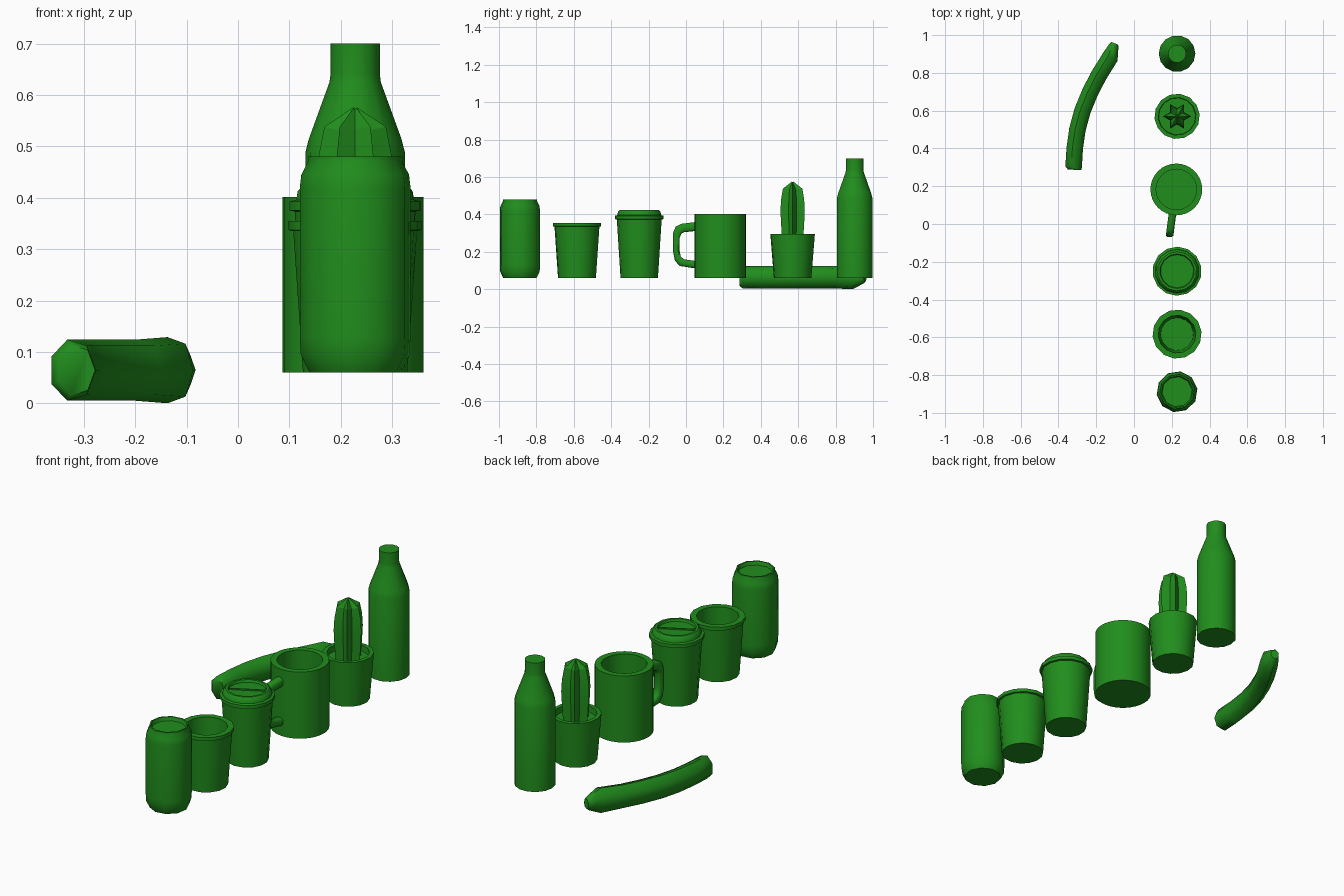
import bpy, bmesh, math
from mathutils import Vector

if "Cube" in bpy.data.objects:
    bpy.data.objects.remove(bpy.data.objects["Cube"])

green = bpy.data.materials.new("green")
green.diffuse_color = (0.015, 0.27, 0.012, 1)
green.use_nodes = True
green.node_tree.nodes["Principled BSDF"].inputs["Base Color"].default_value = green.diffuse_color


def finish(name, bm, loc=(0, 0, 0), smooth=30):
    bmesh.ops.recalc_face_normals(bm, faces=bm.faces)
    mesh = bpy.data.meshes.new(name)
    bm.to_mesh(mesh)
    bm.free()
    ob = bpy.data.objects.new(name, mesh)
    ob.location = loc
    mesh.materials.append(green)
    bpy.context.collection.objects.link(ob)
    bpy.ops.object.select_all(action='DESELECT')
    ob.select_set(True)
    bpy.context.view_layer.objects.active = ob
    if smooth:
        bpy.ops.object.shade_smooth_by_angle(angle=math.radians(smooth))
    return ob


def skin(rings):
    """Join equal-length rings of points into a capped tube."""
    bm = bmesh.new()
    loops = [[bm.verts.new(p) for p in ring] for ring in rings]
    n = len(loops[0])
    for a, b in zip(loops, loops[1:]):
        for i in range(n):
            j = (i + 1) % n
            bm.faces.new((a[i], a[j], b[j], b[i]))
    bm.faces.new(loops[0])
    bm.faces.new(loops[-1])
    return bm


def lathe(name, profile, sides, loc, turn=0.0, smooth=40):
    rings = [[(r * math.cos(turn + math.tau * i / sides),
               r * math.sin(turn + math.tau * i / sides), z)
              for i in range(sides)] for r, z in profile]
    return finish(name, skin(rings), loc, smooth)


X = 0.228

# Drinks can with a recessed top
lathe("can", [(0.09, 0.06), (0.094, 0.068), (0.107, 0.095), (0.109, 0.13),
              (0.109, 0.42), (0.106, 0.445), (0.093, 0.47), (0.093, 0.48),
              (0.086, 0.48), (0.08, 0.462)], 10, (X, -0.888, 0), 0.15)

# Open paper cup with a thick rim
lathe("paper_cup", [(0.102, 0.06), (0.121, 0.335), (0.13, 0.337), (0.13, 0.355),
                    (0.1, 0.355), (0.087, 0.08)], 14, (X, -0.583, 0), 0.1)

# Takeaway cup and its lid
CY = -0.25
lathe("takeaway_cup", [(0.1, 0.06), (0.12, 0.375)], 14, (X, CY, 0), 0.2)
lathe("cup_lid", [(0.118, 0.373), (0.13, 0.375), (0.13, 0.393), (0.117, 0.396),
                  (0.114, 0.413), (0.104, 0.424), (0.092, 0.424), (0.088, 0.412)],
      14, (X, CY, 0), 0.2)

# Raised fold across the lid
bm = bmesh.new()
bmesh.ops.create_cube(bm, size=1)
bmesh.ops.scale(bm, vec=(0.17, 0.008, 0.008), verts=bm.verts)
fold = finish("lid_fold", bm, (X, CY, 0.414))
fold.rotation_euler.z = math.radians(28)

# Mug
lathe("mug", [(0.137, 0.06), (0.137, 0.402), (0.107, 0.402), (0.107, 0.09)],
      32, (0.224, 0.183, 0))

# Mug handle: outer and inner outlines swept to a flat strap
outer = [(0.055, 0.36), (-0.025, 0.35), (-0.055, 0.335), (-0.07, 0.30),
         (-0.07, 0.205), (-0.06, 0.155), (-0.035, 0.125), (0.06, 0.11)]
inner = [(0.055, 0.312), (-0.01, 0.305), (-0.025, 0.297), (-0.034, 0.275),
         (-0.034, 0.205), (-0.028, 0.175), (-0.01, 0.16), (0.06, 0.15)]
rings = []
for (yo, zo), (yi, zi) in zip(outer, inner):
    ring = []
    for t, w in ((0, .011), (.22, .02), (.78, .02), (1, .011),
                 (1, -.011), (.78, -.02), (.22, -.02), (0, -.011)):
        y, z = yo + (yi - yo) * t, zo + (zi - zo) * t
        ring.append((0.203 + w + (y - 0.05) * 0.13, y, z))
    rings.append(ring)
finish("mug_handle", skin(rings), smooth=50)

# Plant pot with soil
PY = 0.57
lathe("plant_pot", [(0.101, 0.06), (0.12, 0.295), (0.1, 0.295), (0.098, 0.265)],
      14, (X, PY, 0), 0.1)

# Ribbed cactus: six ridges with valleys between
rings = []
for s, z in ((0.86, 0.26), (0.95, 0.35), (1, 0.42), (0.95, 0.48),
             (0.8, 0.538), (0.05, 0.576)):
    rings.append([((0.075 if i % 2 == 0 else 0.043) * s * math.cos(math.pi * i / 6),
                   (0.075 if i % 2 == 0 else 0.043) * s * math.sin(math.pi * i / 6),
                   z - (0.006 if i % 2 and s < 0.85 else 0)) for i in range(12)])
finish("cactus", skin(rings), (X, PY, 0), 25)

# Bottle
lathe("bottle", [(0.097, 0.06), (0.097, 0.488), (0.09, 0.515), (0.05, 0.625),
                 (0.048, 0.64), (0.048, 0.70)], 14, (X, 0.902, 0))

# Banana: seven-sided sections along a bend, ending in a short stem
path = [(-0.316, 0.287, 0.038, 0.05), (-0.322, 0.302, 0.046, 0.061),
        (-0.316, 0.40, 0.046, 0.061), (-0.302, 0.50, 0.046, 0.061),
        (-0.275, 0.60, 0.046, 0.061), (-0.236, 0.695, 0.046, 0.061),
        (-0.19, 0.785, 0.046, 0.061), (-0.128, 0.885, 0.046, 0.066),
        (-0.108, 0.945, 0.027, 0.036), (-0.103, 0.957, 0.021, 0.026)]
rings = []
for k, (x, y, rw, rh) in enumerate(path):
    a, b = path[max(k - 1, 1)], path[min(max(k, 1) + 1, len(path) - 1)]
    side = Vector((b[1] - a[1], a[0] - b[0], 0)).normalized()
    rings.append([Vector((x, y, 0.0645)) + side * rw * math.cos(math.tau * i / 7)
                  + Vector((0, 0, rh * math.sin(math.tau * i / 7))) for i in range(7)])
finish("banana", skin(rings), smooth=55)
